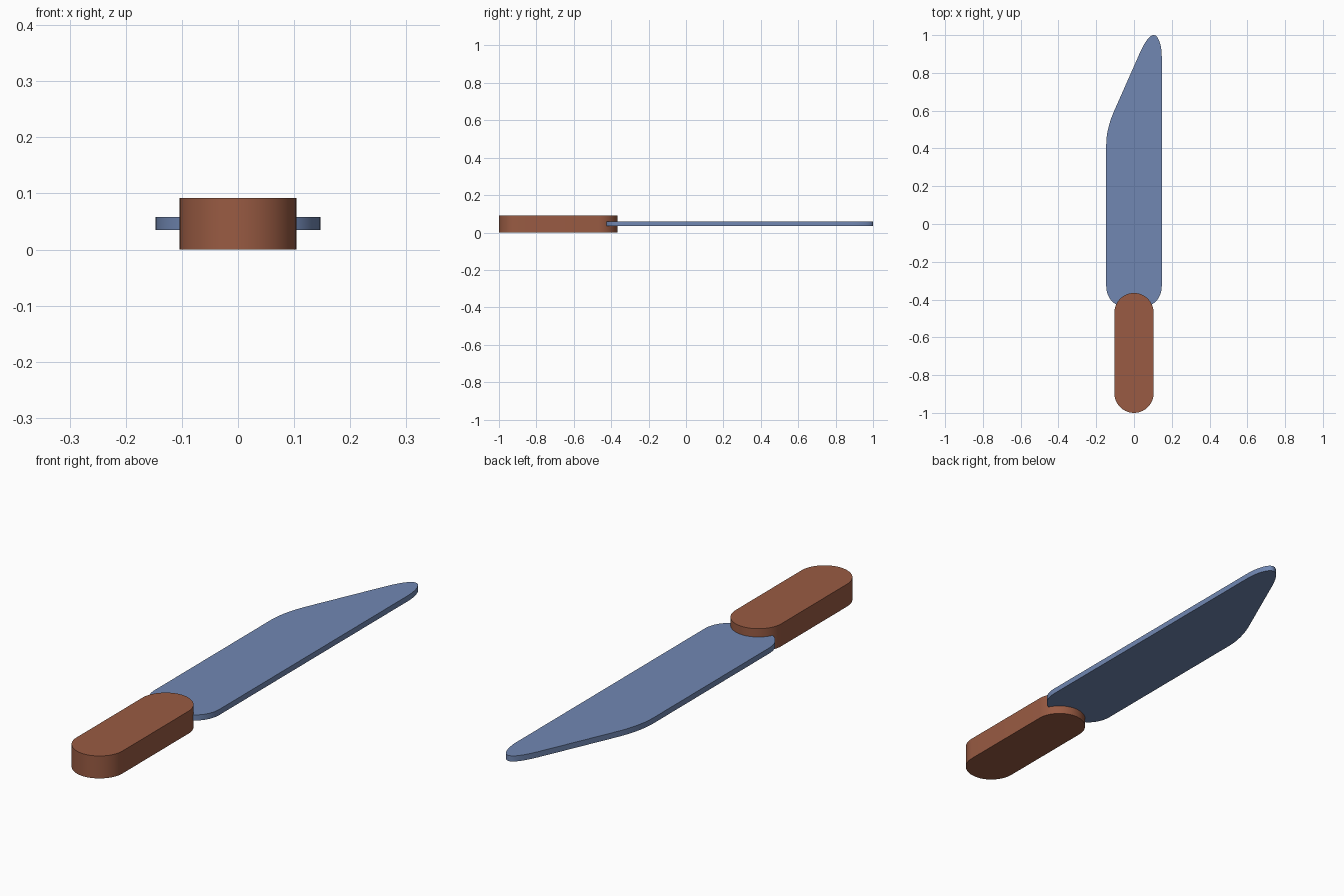
import bpy, bmesh, math
from mathutils import Vector
from mathutils.geometry import interpolate_bezier

if "Cube" in bpy.data.objects:
    bpy.data.objects.remove(bpy.data.objects["Cube"])


def material(name, color):
    m = bpy.data.materials.new(name)
    m.diffuse_color = (*color, 1)
    m.use_nodes = True
    m.node_tree.nodes["Principled BSDF"].inputs["Base Color"].default_value = m.diffuse_color
    return m


def outline(segments, steps=14):
    """Closed outline from bezier corners; straight edges join the corners."""
    pts = []
    for seg in segments:
        a, h1, h2, b = (Vector((*p, 0)) for p in seg)
        for p in interpolate_bezier(a, h1, h2, b, steps):
            if not pts or (p - pts[-1]).length > 1e-4:
                pts.append(p)
    if (pts[0] - pts[-1]).length < 1e-4:
        pts.pop()
    return pts


def slab(name, pts, z0, z1, mat):
    """Extrude a flat outline from z0 to z1."""
    bm = bmesh.new()
    face = bm.faces.new([bm.verts.new((p.x, p.y, z0)) for p in pts])
    ext = bmesh.ops.extrude_face_region(bm, geom=[face])
    for v in ext["geom"]:
        if isinstance(v, bmesh.types.BMVert):
            v.co.z = z1
    bmesh.ops.recalc_face_normals(bm, faces=bm.faces)
    me = bpy.data.meshes.new(name)
    bm.to_mesh(me)
    bm.free()
    me.materials.append(mat)
    ob = bpy.data.objects.new(name, me)
    bpy.context.collection.objects.link(ob)
    bpy.context.view_layer.objects.active = ob
    ob.select_set(True)
    bpy.ops.object.shade_smooth_by_angle(angle=math.radians(30))
    ob.select_set(False)
    return ob


brown = material("handle brown", (0.32, 0.105, 0.056))
blue = material("blade blue", (0.165, 0.245, 0.45))

# Handle: rounded bar
r, k = 0.104, 0.057
y0, y1 = -0.896, -0.469
handle = outline([
    ((r, y1), (r, y1 + k), (k, y1 + r), (0, y1 + r)),
    ((0, y1 + r), (-k, y1 + r), (-r, y1 + k), (-r, y1)),
    ((-r, y0), (-r, y0 - k), (-k, y0 - r), (0, y0 - r)),
    ((0, y0 - r), (k, y0 - r), (r, y0 - k), (r, y0)),
])
slab("handle", handle, 0, 0.092, brown)

# Blade: straight edge on the right, slanted tip on the left
w = 0.147
blade = outline([
    ((w, 0.885), (w, 0.95), (0.128, 1.0), (0.105, 1.0)),
    ((0.105, 1.0), (0.078, 1.0), (0.055, 0.955), (0.035, 0.915)),
    ((-0.1, 0.61), (-0.125, 0.555), (-w, 0.49), (-w, 0.42)),
    ((-w, -0.33), (-w, -0.385), (-0.11, -0.437), (-0.05, -0.437)),
    ((0.05, -0.437), (0.11, -0.437), (w, -0.385), (w, -0.33)),
])
slab("blade", blade, 0.035, 0.058, blue)
